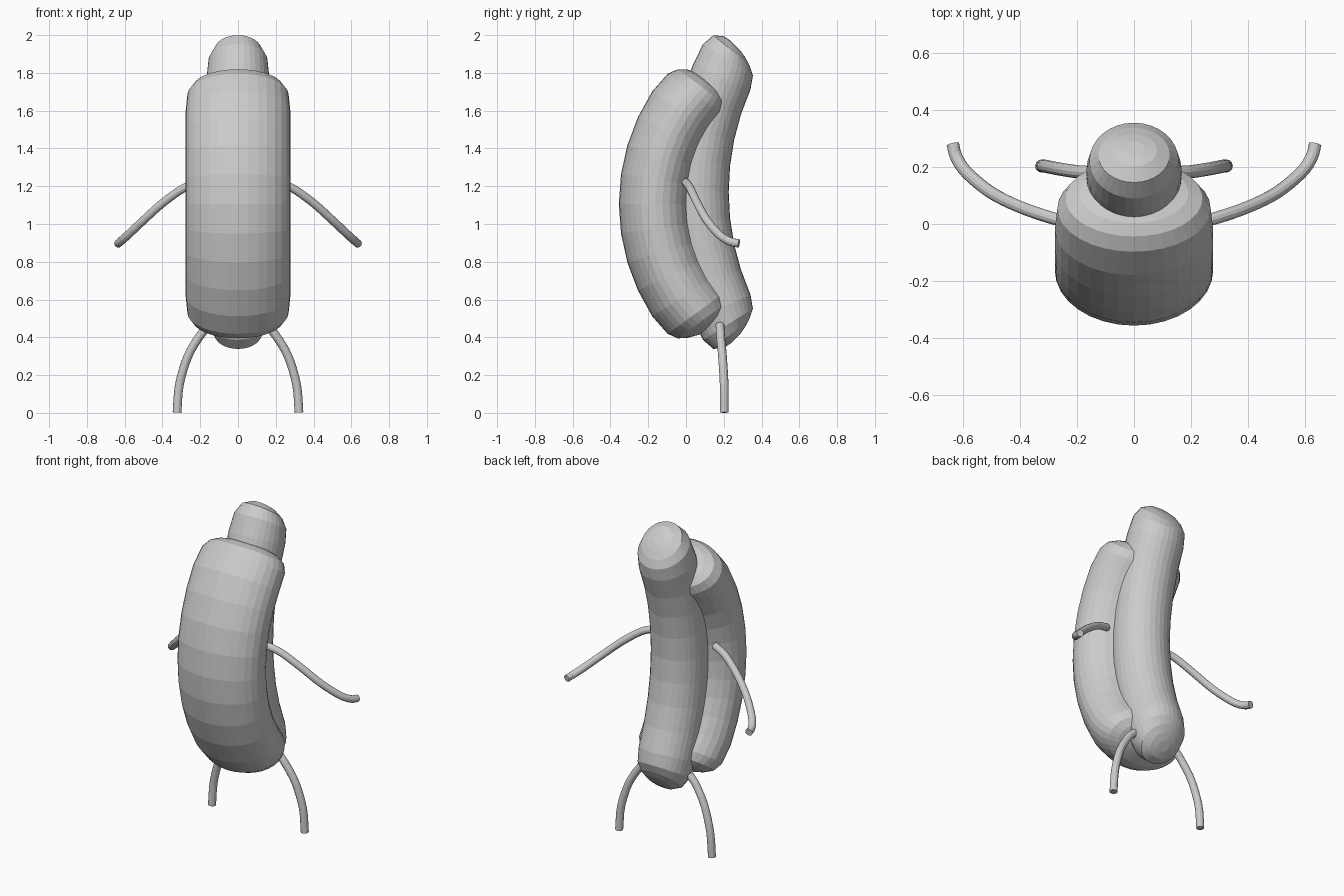
import bpy, bmesh, math
from mathutils import Vector

if "Cube" in bpy.data.objects:
    bpy.data.objects.remove(bpy.data.objects["Cube"])

grey = bpy.data.materials.new("plain grey")
grey.diffuse_color = (0.6, 0.6, 0.6, 1)
grey.use_nodes = True
grey.node_tree.nodes["Principled BSDF"].inputs["Base Color"].default_value = grey.diffuse_color


def finish(name, bm):
    bmesh.ops.recalc_face_normals(bm, faces=bm.faces)
    me = bpy.data.meshes.new(name)
    bm.to_mesh(me)
    bm.free()
    me.materials.append(grey)
    ob = bpy.data.objects.new(name, me)
    bpy.context.collection.objects.link(ob)
    return ob


def skin(name, rings):
    """Join rings of points into a closed tube with flat ends."""
    bm = bmesh.new()
    loops = [[bm.verts.new(p) for p in r] for r in rings]
    n = len(loops[0])
    for a, b in zip(loops, loops[1:]):
        for i in range(n):
            j = (i + 1) % n
            bm.faces.new((a[i], a[j], b[j], b[i]))
    bm.faces.new(loops[0])
    bm.faces.new(loops[-1])
    return finish(name, bm)


def bent_body(name, y0, z0, radius, angle, rx, ry, cap, segs=4, sides=32):
    """Bent sausage: arc half plus cap rings (y, dz, tilt, rx, ry), mirrored about z0."""
    half = []
    for k in range(segs + 1):
        t = math.radians(angle) * k / segs
        half.append((y0 + radius * (1 - math.cos(t)), radius * math.sin(t), t, rx, ry))
    half += [(y, dz, math.radians(t), a, b) for y, dz, t, a, b in cap]
    full = [(y, -dz, -t, a, b) for y, dz, t, a, b in reversed(half[1:])] + half
    rings = []
    for y, dz, t, a, b in full:
        ring = []
        for i in range(sides):
            p = 2 * math.pi * i / sides
            s = b * math.sin(p)
            ring.append((a * math.cos(p), y + s * math.cos(t), z0 + dz - s * math.sin(t)))
        rings.append(ring)
    return skin(name, rings)


# Wide front body
bent_body("front_body", -0.1625, 1.107, 0.9, 33, 0.277, 0.193,
          [(0.055, 0.578, 36, 0.268, 0.188),
           (0.090, 0.615, 36, 0.24, 0.165),
           (0.108, 0.635, 36, 0.19, 0.13),
           (0.125, 0.652, 36, 0.10, 0.07)])

# Round rear body with head end
bent_body("rear_body", 0.06, 1.169, 1.50, 24, 0.166, 0.166,
          [(0.222, 0.70, 32, 0.156, 0.156),
           (0.241, 0.75, 40, 0.125, 0.125),
           (0.258, 0.768, 45, 0.08, 0.08),
           (0.264, 0.774, 45, 0.035, 0.035)])


def catmull(pts, steps=4):
    p = [Vector(q) for q in pts]
    p = [2 * p[0] - p[1]] + p + [2 * p[-1] - p[-2]]
    out = []
    for a, b, c, d in zip(p, p[1:], p[2:], p[3:]):
        for k in range(steps):
            t = k / steps
            out.append(0.5 * (2 * b + (c - a) * t + (2 * a - 5 * b + 4 * c - d) * t * t
                              + (3 * b - a - 3 * c + d) * t ** 3))
    return out + [p[-2]]


def limb(name, pts, r, side, sides=12):
    path = [Vector((q.x * side, q.y, q.z)) for q in catmull(pts)]
    rings = []
    for i, q in enumerate(path):
        d = (path[min(i + 1, len(path) - 1)] - path[max(i - 1, 0)]).normalized()
        u = d.cross(Vector((side * 0.5, -0.8, 0.2))).normalized()
        v = d.cross(u)
        rings.append([q + r * (u * math.cos(2 * math.pi * k / sides)
                               + v * math.sin(2 * math.pi * k / sides)) for k in range(sides)])
    return skin(name, rings)


# Thin arms and legs
arm = [(0.20, 0.0, 1.22), (0.29, 0.022, 1.188), (0.40, 0.06, 1.11),
       (0.50, 0.11, 1.02), (0.585, 0.18, 0.94), (0.622, 0.235, 0.907), (0.634, 0.28, 0.897)]
leg = [(0.15, 0.18, 0.465), (0.20, 0.183, 0.41), (0.265, 0.193, 0.30),
       (0.31, 0.202, 0.15), (0.323, 0.203, 0.002)]
for side, tag in ((1, "right"), (-1, "left")):
    limb(tag + "_arm", arm, 0.022, side)
    limb(tag + "_leg", leg, 0.023, side)
